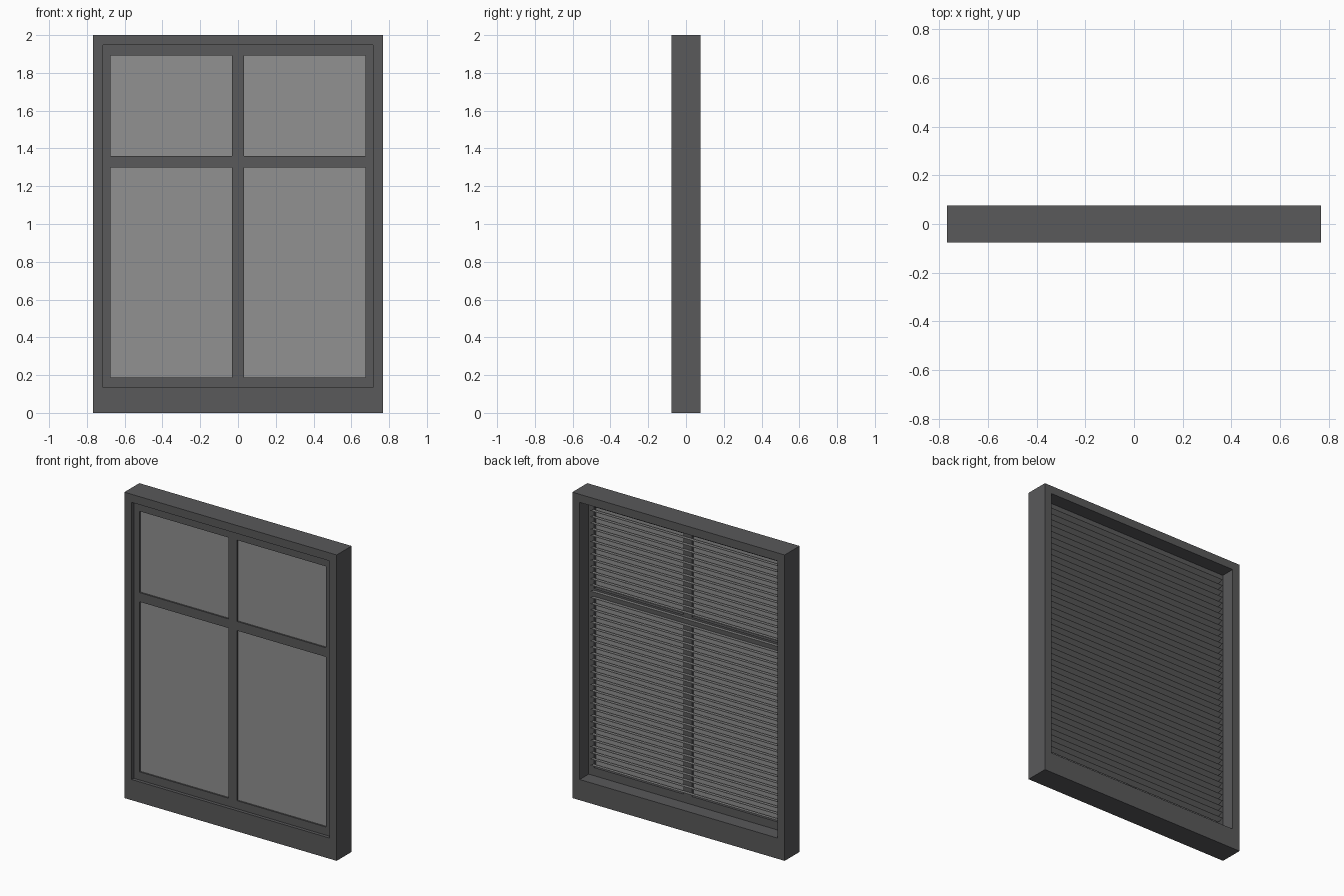
import bpy, math

if "Cube" in bpy.data.objects:
    bpy.data.objects.remove(bpy.data.objects["Cube"])


def material(name, value):
    m = bpy.data.materials.new(name)
    m.diffuse_color = (*value, 1)
    m.use_nodes = True
    m.node_tree.nodes["Principled BSDF"].inputs["Base Color"].default_value = m.diffuse_color
    return m


FRAME = material("dark_grey_frame", (0.100, 0.100, 0.103))
GLASS = material("mid_grey_glass", (0.285, 0.285, 0.285))
SLAT = material("light_grey_slat", (0.30, 0.30, 0.30))


def box(name, x, y, z, mat):
    """Box from (min, max) ranges on each axis."""
    v = [(a, b, c) for a in x for b in y for c in z]
    f = [(0, 1, 3, 2), (4, 6, 7, 5), (0, 4, 5, 1), (2, 3, 7, 6), (0, 2, 6, 4), (1, 5, 7, 3)]
    me = bpy.data.meshes.new(name)
    me.from_pydata(v, [], f)
    me.materials.append(mat)
    ob = bpy.data.objects.new(name, me)
    bpy.context.collection.objects.link(ob)
    return ob


def ring(name, outer, inner, y, mat):
    """Rectangular frame; outer and inner are (half width, bottom, top)."""
    v = [(sx * w, d, z) for d in y for w, b, t in (outer, inner)
         for sx, z in ((-1, b), (1, b), (1, t), (-1, t))]
    f = []
    for i in range(4):
        j = (i + 1) % 4
        f += [(i, j, 4 + j, 4 + i), (8 + j, 8 + i, 12 + i, 12 + j),
              (j, i, 8 + i, 8 + j), (4 + i, 4 + j, 12 + j, 12 + i)]
    me = bpy.data.meshes.new(name)
    me.from_pydata(v, [], f)
    me.materials.append(mat)
    ob = bpy.data.objects.new(name, me)
    bpy.context.collection.objects.link(ob)


OPEN = (0.715, 0.135, 1.947)    # opening in the outer frame
PANE = (0.675, 0.188, 1.892)    # opening in the sash
SASH_Y = (-0.055, -0.016)

# Outer frame with deep bottom rail, and the sash inside it
ring("outer_frame", (0.768, 0, 2), OPEN, (-0.077, 0.077), FRAME)
ring("sash_frame", OPEN, PANE, SASH_Y, FRAME)

# Glazing bars
box("vertical_bar", (-0.031, 0.031), SASH_Y, PANE[1:], FRAME)
for side, x in (("left", (-0.675, -0.031)), ("right", (0.031, 0.675))):
    box("cross_bar_" + side, x, SASH_Y, (1.30, 1.36), FRAME)
    # Upper and lower glass panes
    box("upper_glass_" + side, x, (-0.045, -0.035), (1.36, PANE[2]), GLASS)
    box("lower_glass_" + side, x, (-0.045, -0.035), (PANE[1], 1.30), GLASS)

# Blind slats on the back, tilted with the room edge up
COUNT = 42
for i in range(COUNT):
    slat = box(f"blind_slat_{i + 1}", (-0.677, 0.677), (-0.021, 0.021), (-0.0015, 0.0015), SLAT)
    slat.location = (0, 0.006, 0.215 + i * (1.88 - 0.215) / (COUNT - 1))
    slat.rotation_euler.x = math.radians(15)
